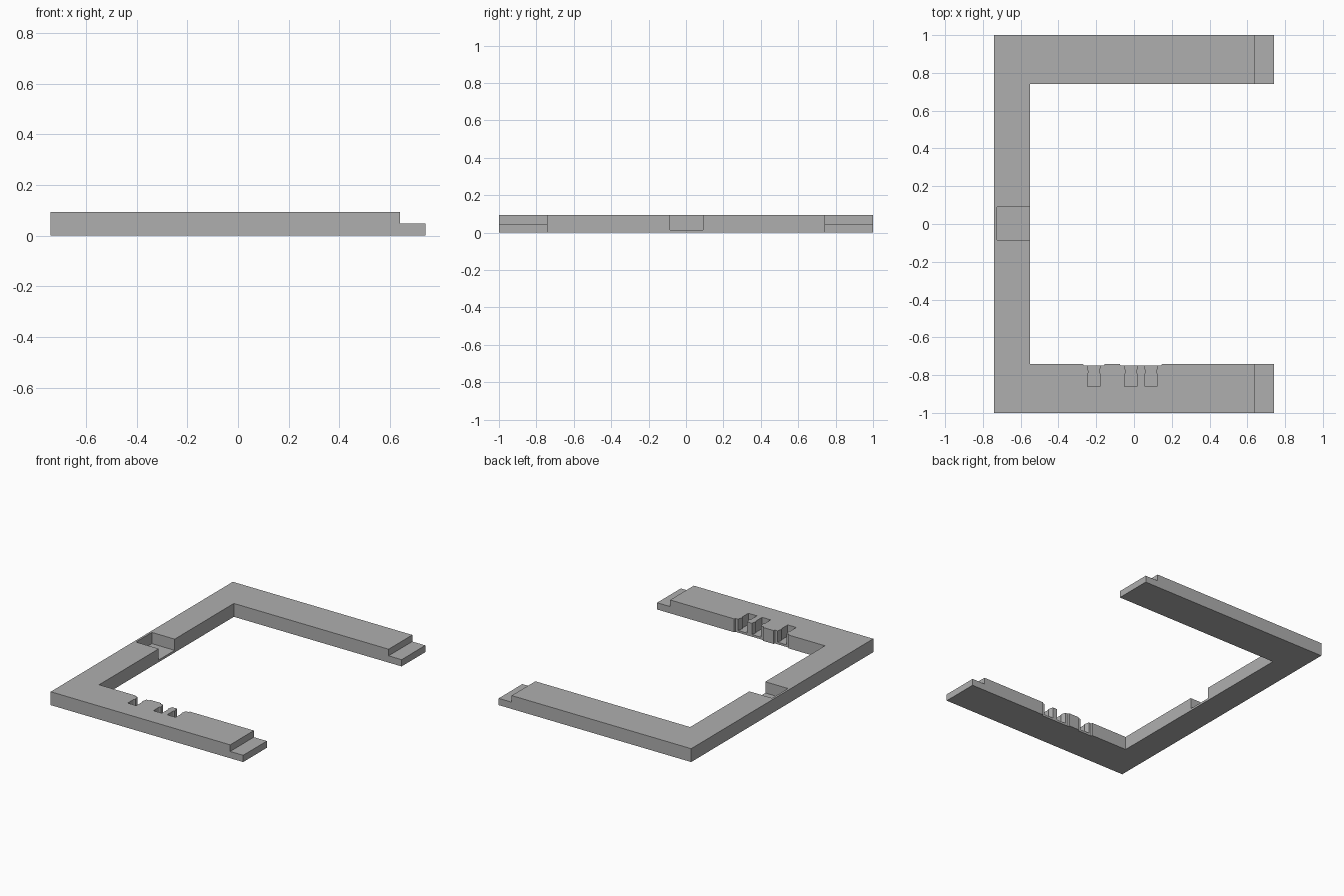
import bpy
import bmesh

cube = bpy.data.objects.get("Cube")
if cube:
    bpy.data.objects.remove(cube, do_unlink=True)

H = 0.093          # frame thickness
FLOOR = 0.015      # floor left under the pockets
X, INNER_X, INNER_Y = 0.74, -0.55, 0.74
STEP_X, STEP_Z = 0.64, 0.047

grey = bpy.data.materials.new("plain grey")
grey.use_nodes = True
colour = (0.43, 0.43, 0.43, 1)
grey.diffuse_color = colour
grey.node_tree.nodes["Principled BSDF"].inputs["Base Color"].default_value = colour


def prism(name, outline, z0, z1):
    """Extrude a flat outline from z0 up to z1."""
    bm = bmesh.new()
    face = bm.faces.new([bm.verts.new((x, y, z0)) for x, y in outline])
    top = bmesh.ops.extrude_face_region(bm, geom=[face])["geom"]
    verts = [v for v in top if isinstance(v, bmesh.types.BMVert)]
    bmesh.ops.translate(bm, verts=verts, vec=(0, 0, z1 - z0))
    bmesh.ops.recalc_face_normals(bm, faces=bm.faces)
    mesh = bpy.data.meshes.new(name)
    bm.to_mesh(mesh)
    bm.free()
    obj = bpy.data.objects.new(name, mesh)
    bpy.context.collection.objects.link(obj)
    mesh.materials.append(grey)
    return obj


def rect(x0, x1, y0, y1):
    return [(x0, y0), (x1, y0), (x1, y1), (x0, y1)]


# C-shaped frame
frame = prism("frame", [(X, -1), (-X, -1), (-X, 1), (X, 1), (X, INNER_Y),
                        (INNER_X, INNER_Y), (INNER_X, -INNER_Y), (X, -INNER_Y)], 0, H)
cutters = []

# Half-lap steps at the free ends of both arms
for side in (-1, 1):
    lo, hi = sorted((side * 0.7, side * 1.05))
    cutters.append(prism("lap_cutter", rect(STEP_X, 0.8, lo, hi), STEP_Z, 0.2))

# Pocket in the side bar, open to the inside
cutters.append(prism("pocket_cutter", rect(-0.725, -0.5, -0.085, 0.09), FLOOR, 0.2))

# Shallow recesses along the inner edge of the front arm
for x0, x1 in ((-0.27, -0.155), (-0.075, 0.148)):
    cutters.append(prism("recess_cutter", [(x0 + 0.004, -0.75), (x1 - 0.004, -0.75),
                                           (x1, -INNER_Y), (x1, -0.7),
                                           (x0, -0.7), (x0, -INNER_Y)], -0.1, 0.2))

# Waisted slots opening into the recesses
half = [(0.033, -0.86), (0.033, -0.795), (0.027, -0.785), (0.035, -0.75), (0.035, -0.745)]
for cx in (-0.213, -0.016, 0.09):
    outline = [(cx + w, y) for w, y in half] + [(cx - w, y) for w, y in reversed(half)]
    cutters.append(prism("slot_cutter", outline, FLOOR, 0.2))

# Carve the frame
for cutter in cutters:
    cutter.hide_render = True
    cutter.hide_viewport = True
    mod = frame.modifiers.new(cutter.name, "BOOLEAN")
    mod.operation = "DIFFERENCE"
    mod.solver = "EXACT"
    mod.object = cutter

# Keep only the carved result
bpy.context.view_layer.update()
carved = bpy.data.meshes.new_from_object(frame.evaluated_get(bpy.context.evaluated_depsgraph_get()))
frame.modifiers.clear()
frame.data = carved
carved.materials.clear()
carved.materials.append(grey)
carved.polygons.foreach_set("material_index", [0] * len(carved.polygons))
for cutter in cutters:
    bpy.data.objects.remove(cutter, do_unlink=True)
